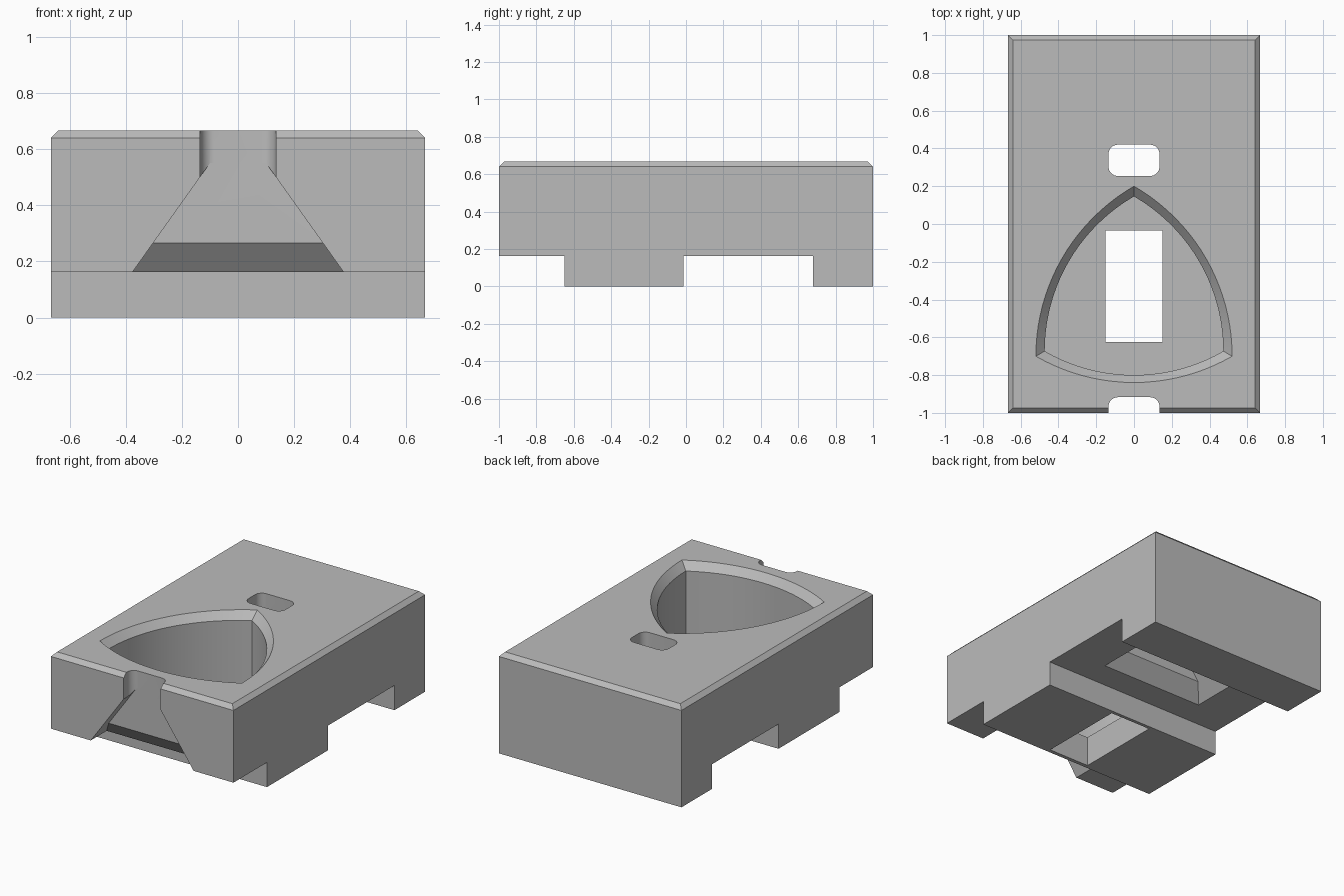
import bpy, bmesh, math

cube = bpy.data.objects.get("Cube")
if cube:
    bpy.data.objects.remove(cube, do_unlink=True)

W, L, H = 0.667, 1.0, 0.667      # half width, half length, height
CHANNEL = 0.163                  # height of the underside channels

grey = bpy.data.materials.new("plain_grey")
grey.use_nodes = True
grey.diffuse_color = (0.5, 0.5, 0.5, 1)
grey.node_tree.nodes["Principled BSDF"].inputs["Base Color"].default_value = (0.5, 0.5, 0.5, 1)


def loft(name, sections):
    """Closed solid through a list of (outline, z) sections."""
    bm = bmesh.new()
    rings = [[bm.verts.new((x, y, z)) for x, y in pts] for pts, z in sections]
    n = len(rings[0])
    for a, b in zip(rings, rings[1:]):
        for i in range(n):
            j = (i + 1) % n
            bm.faces.new((a[i], a[j], b[j], b[i]))
    bm.faces.new(rings[0][::-1])
    bm.faces.new(rings[-1])
    bmesh.ops.recalc_face_normals(bm, faces=bm.faces)
    mesh = bpy.data.meshes.new(name)
    bm.to_mesh(mesh)
    bm.free()
    mesh.materials.append(grey)
    obj = bpy.data.objects.new(name, mesh)
    bpy.context.collection.objects.link(obj)
    return obj


def rect(hx, hy, cy=0.0):
    return [(-hx, cy - hy), (hx, cy - hy), (hx, cy + hy), (-hx, cy + hy)]


def rounded_rect(hx, hy, cy, r, steps=8):
    pts = []
    for k, (sx, sy) in enumerate([(1, 1), (-1, 1), (-1, -1), (1, -1)]):
        for i in range(steps + 1):
            a = math.pi / 2 * (k + i / steps)
            pts.append((sx * (hx - r) + r * math.cos(a), cy + sy * (hy - r) + r * math.sin(a)))
    return pts


def arc_triangle(scale, cy=-0.4, radius=0.6, steps=20):
    """Constant-width triangle: each side is an arc about the opposite corner."""
    side = radius * math.sqrt(3)
    pts = []
    for k in range(3):
        opposite = math.radians(90 + 120 * (k + 2))
        ox, oy = radius * math.cos(opposite), radius * math.sin(opposite)
        for i in range(steps):
            a = opposite + math.pi + math.radians(-30 + 60 * i / steps)
            pts.append((scale * (ox + side * math.cos(a)), cy + scale * (oy + side * math.sin(a))))
    return pts


# Block with a chamfered top rim
c = 0.027
block = loft("slotted_block", [(rect(W, L), 0), (rect(W, L), H - c), (rect(W - c, L - c), H)])

cutters = []
# Channels across the underside
for y0, y1 in [(-1.2, -0.65), (-0.013, 0.68)]:
    outline = rect(1, (y1 - y0) / 2, (y0 + y1) / 2)
    cutters.append(loft("channel_cutter", [(outline, -0.2), (outline, CHANNEL)]))

# Arc-sided pocket with a bevelled lip, and the window in its floor
cutters.append(loft("pocket_cutter", [(arc_triangle(s), z) for s, z in
                                      [(0.91, 0.2), (0.91, H - 0.05), (1.09, H + 0.05)]]))
window = rect(0.15, 0.295, -0.33)
cutters.append(loft("window_cutter", [(window, -0.1), (window, 0.4)]))

# Two flared slots, one open at the front
for cy in (-1.0, 0.337):
    cutters.append(loft("flare_cutter", [(rect(0.39, 0.183, cy), 0.143),
                                         (rect(0.303, 0.083, cy), 0.265),
                                         (rect(0.1, 0.083, cy), 0.55)]))
    slot = rounded_rect(0.135, 0.083, cy, 0.05)
    cutters.append(loft("slot_cutter", [(slot, 0.4), (slot, 0.8)]))

for cutter in cutters:
    cutter.hide_render = True
    mod = block.modifiers.new(cutter.name, 'BOOLEAN')
    mod.operation = 'DIFFERENCE'
    mod.solver = 'EXACT'
    mod.object = cutter

# Bake the cuts and drop the cutters
depsgraph = bpy.context.evaluated_depsgraph_get()
baked = bpy.data.meshes.new_from_object(block.evaluated_get(depsgraph))
block.modifiers.clear()
block.data = baked
for cutter in cutters:
    bpy.data.objects.remove(cutter, do_unlink=True)

# Smooth the curved walls, keep edges sharp
bpy.ops.object.select_all(action='DESELECT')
block.select_set(True)
bpy.context.view_layer.objects.active = block
bpy.ops.object.shade_smooth_by_angle(angle=math.radians(25))
